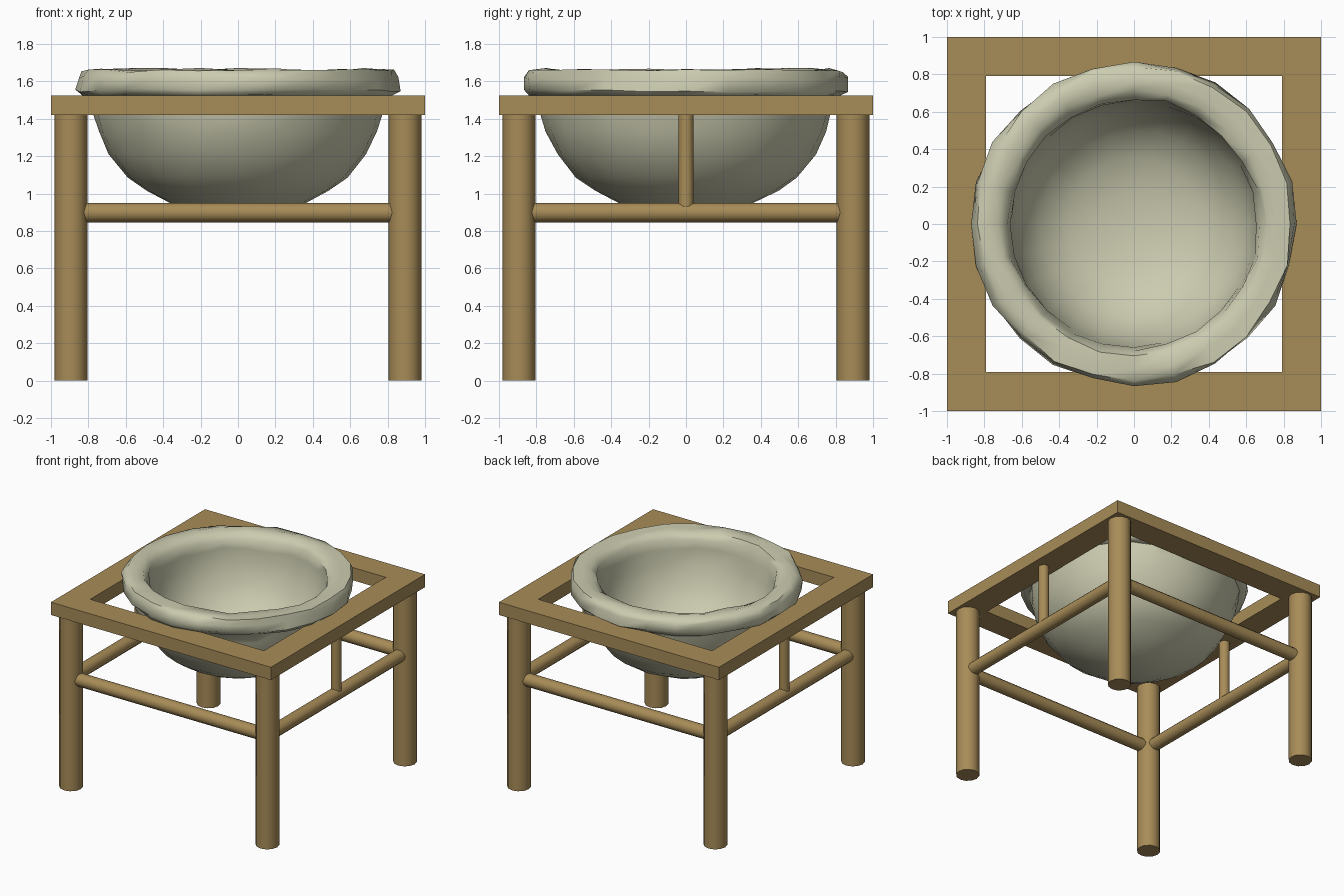
import bpy, bmesh, math, random
from mathutils import Vector

if "Cube" in bpy.data.objects:
    bpy.data.objects.remove(bpy.data.objects["Cube"])

random.seed(4)


def material(name, rgb):
    m = bpy.data.materials.new(name)
    m.diffuse_color = (*rgb, 1)
    m.use_nodes = True
    m.node_tree.nodes["Principled BSDF"].inputs["Base Color"].default_value = m.diffuse_color
    return m


wood = material("tan wood", (0.39, 0.262, 0.097))
stone = material("pale stone", (0.60, 0.60, 0.435))


def finish(name, bm, mat, angle=None):
    bmesh.ops.recalc_face_normals(bm, faces=bm.faces)
    me = bpy.data.meshes.new(name)
    bm.to_mesh(me)
    bm.free()
    me.materials.append(mat)
    ob = bpy.data.objects.new(name, me)
    bpy.context.collection.objects.link(ob)
    if angle:
        bpy.ops.object.select_all(action='DESELECT')
        ob.select_set(True)
        bpy.context.view_layer.objects.active = ob
        bpy.ops.object.shade_smooth_by_angle(angle=math.radians(angle))
    return ob


def rod(name, a, b, radius, sides=12):
    a, b = Vector(a), Vector(b)
    bm = bmesh.new()
    bmesh.ops.create_cone(bm, cap_ends=True, segments=sides, radius1=radius,
                          radius2=radius, depth=(b - a).length)
    rot = (b - a).to_track_quat('Z', 'Y')
    for v in bm.verts:
        v.co = rot @ v.co + (a + b) / 2
    return finish(name, bm, wood, 40)


def lathe(profile, sides, start=0.0, closed=False, wobble=None):
    """Spin (radius, z) points around z; radius 0 becomes a pole."""
    bm = bmesh.new()
    rings = []
    for i, (r, z) in enumerate(profile):
        if r == 0:
            rings.append([bm.verts.new((0, 0, z))] * sides)
            continue
        ring = []
        for k in range(sides):
            t = start + math.tau * k / sides
            dr, dz = wobble(r, z, k) if wobble else (0, 0)
            ring.append(bm.verts.new(((r + dr) * math.cos(t), (r + dr) * math.sin(t), z + dz)))
        rings.append(ring)
    pairs = list(zip(rings, rings[1:]))
    if closed:
        pairs.append((rings[-1], rings[0]))
    for lo, hi in pairs:
        for k in range(sides):
            n = (k + 1) % sides
            face = list(dict.fromkeys((lo[k], lo[n], hi[n], hi[k])))
            bm.faces.new(face)
    return bm


# Square top frame
s = math.sqrt(2)
finish("top_frame", lathe([(0.79 * s, 1.42), (s, 1.42), (s, 1.525), (0.79 * s, 1.525)],
                          4, math.pi / 4, True), wood)

# Legs, rails and the two short side posts
L = 0.893
for sx, nx in ((-1, "left"), (1, "right")):
    for sy, ny in ((-1, "front"), (1, "back")):
        rod(f"{ny}_{nx}_leg", (sx * L, sy * L, 0), (sx * L, sy * L, 1.43), 0.0885)
    rod(f"{nx}_rail", (sx * L, -0.84, 0.898), (sx * L, 0.84, 0.898), 0.052)
    rod(f"{nx}_post", (sx * L, 0, 0.91), (sx * L, 0, 1.43), 0.041)
for sy, ny in ((-1, "front"), (1, "back")):
    rod(f"{ny}_rail", (-0.84, sy * L, 0.898), (0.84, sy * L, 0.898), 0.052)


# Hand-shaped stone bowl with an uneven thick lip
def uneven(r, z, k):
    if z > 1.5:
        return random.uniform(-0.014, 0.014), random.uniform(-0.01, 0.01)
    return random.uniform(-0.006, 0.006), 0


bowl_profile = [
    (0, 0.875), (0.20, 0.892), (0.36, 0.95), (0.49, 1.015), (0.59, 1.085),
    (0.69, 1.21), (0.745, 1.33), (0.775, 1.43), (0.79, 1.515),      # outside
    (0.835, 1.522), (0.862, 1.55), (0.862, 1.62), (0.84, 1.655),    # lip
    (0.77, 1.663), (0.715, 1.653), (0.675, 1.615), (0.665, 1.54),
    (0.655, 1.43), (0.60, 1.26), (0.50, 1.12), (0.36, 1.03),        # inside
    (0.18, 0.985), (0, 0.97)]
finish("stone_bowl", lathe(bowl_profile, 24, wobble=uneven), stone, 50)
